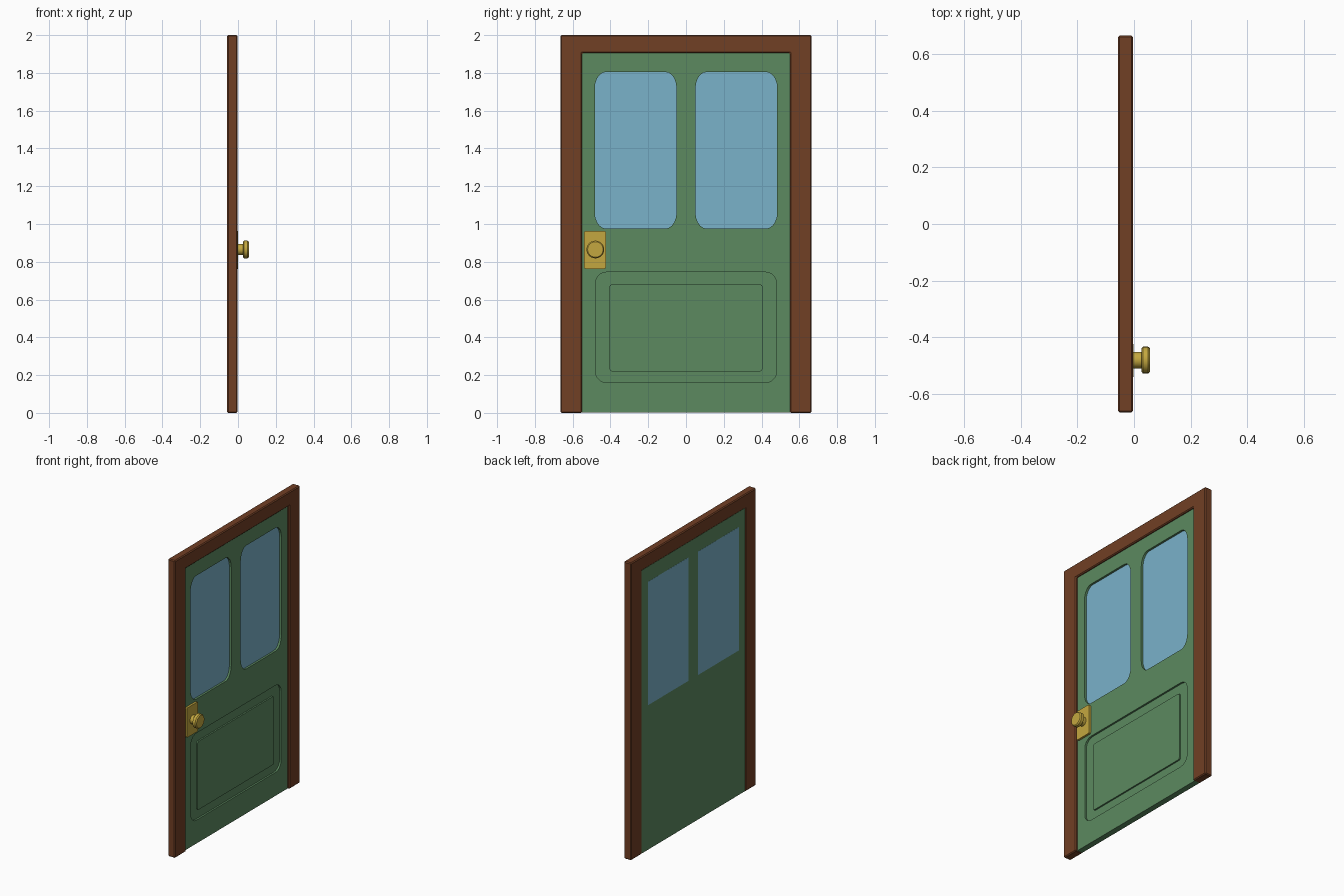
import bpy, bmesh, math

if "Cube" in bpy.data.objects:
    bpy.data.objects.remove(bpy.data.objects["Cube"])


def material(name, rgb):
    m = bpy.data.materials.new(name)
    m.diffuse_color = (*rgb, 1)
    m.use_nodes = True
    m.node_tree.nodes["Principled BSDF"].inputs["Base Color"].default_value = m.diffuse_color
    return m


WOOD = material("brown_wood", (0.165, 0.05, 0.018))
GREEN = material("green_paint", (0.107, 0.254, 0.117))
GLASS = material("blue_glass", (0.195, 0.445, 0.591))
BRASS = material("brass", (0.55, 0.39, 0.05))


def prism(name, pts, x0, x1, mat=None, bevel=0):
    """Extrude a (y, z) outline from x0 to x1."""
    bm = bmesh.new()
    face = bm.faces.new([bm.verts.new((x0, y, z)) for y, z in pts])
    ext = bmesh.ops.extrude_face_region(bm, geom=[face])["geom"]
    for v in ext:
        if isinstance(v, bmesh.types.BMVert):
            v.co.x = x1
    bmesh.ops.recalc_face_normals(bm, faces=bm.faces)
    me = bpy.data.meshes.new(name)
    bm.to_mesh(me)
    bm.free()
    ob = bpy.data.objects.new(name, me)
    bpy.context.collection.objects.link(ob)
    if mat:
        me.materials.append(mat)
    if bevel:
        mod = ob.modifiers.new("edge_bevel", 'BEVEL')
        mod.width, mod.segments = bevel, 1
    return ob


def rounded(y0, y1, z0, z1, ry=0, rz=0, n=5):
    """Rectangle outline with elliptical corners."""
    if not ry:
        return [(y0, z0), (y1, z0), (y1, z1), (y0, z1)]
    pts = []
    corners = [(y1 - ry, z1 - rz), (y0 + ry, z1 - rz), (y0 + ry, z0 + rz), (y1 - ry, z0 + rz)]
    for i, (cy, cz) in enumerate(corners):
        for k in range(n + 1):
            a = math.pi / 2 * (i + k / n)
            pts.append((cy + ry * math.cos(a), cz + rz * math.sin(a)))
    return pts


# Frame: two jambs and head in one arch
prism("door_frame", [(-.665, 0), (-.55, 0), (-.55, 1.905), (.55, 1.905),
                     (.55, 0), (.665, 0), (.665, 2), (-.665, 2)],
      -.057, -.003, WOOD, .006)

# Door leaf with window openings and a sunken lower panel
door = prism("door_leaf", rounded(-.552, .552, .003, 1.907), -.054, -.015, GREEN)


def cut(target, pts, x0, x1):
    c = prism("opening_cutter", pts, x0, x1)
    c.hide_render = True
    c.hide_set(True)
    mod = target.modifiers.new("opening", 'BOOLEAN')
    mod.operation, mod.solver, mod.object = 'DIFFERENCE', 'EXACT', c


for s, side in ((-1, "left"), (1, "right")):
    lo, hi = sorted((s * .05, s * .483))
    cut(door, rounded(lo, hi, .975, 1.805, .06, .085), -.1, .1)
    # Square panes sit flush with the back of the leaf
    prism(side + "_window_pane", rounded(lo, hi, .975, 1.805), -.0546, -.029, GLASS)
cut(door, rounded(-.48, .48, .16, .745, .06, .06), -.027, .1)

# Raised centre of the lower panel
prism("lower_panel", rounded(-.405, .405, .22, .68, .012, .012, 2), -.03, -.017, GREEN)

# Lock plate
prism("lock_plate", rounded(-.54, -.424, .763, .963, .008, .008, 2), -.018, -.001, BRASS)

# Knob: lathed profile of (x, radius)
N = 24
profile = [(-.004, .029), (.026, .029), (.026, .04), (.031, .047), (.05, .047), (.057, .041)]
bm = bmesh.new()
rings = [[bm.verts.new((x, -.48 + r * math.cos(2 * math.pi * k / N),
                        .865 + r * math.sin(2 * math.pi * k / N))) for k in range(N)]
         for x, r in profile]
for a, b in zip(rings, rings[1:]):
    for k in range(N):
        j = (k + 1) % N
        bm.faces.new((a[k], a[j], b[j], b[k]))
bm.faces.new(rings[0])
bm.faces.new(rings[-1])
bmesh.ops.recalc_face_normals(bm, faces=bm.faces)
me = bpy.data.meshes.new("door_knob")
bm.to_mesh(me)
bm.free()
me.materials.append(BRASS)
knob = bpy.data.objects.new("door_knob", me)
bpy.context.collection.objects.link(knob)
bpy.ops.object.select_all(action='DESELECT')
knob.select_set(True)
bpy.context.view_layer.objects.active = knob
bpy.ops.object.shade_smooth_by_angle(angle=math.radians(30))
